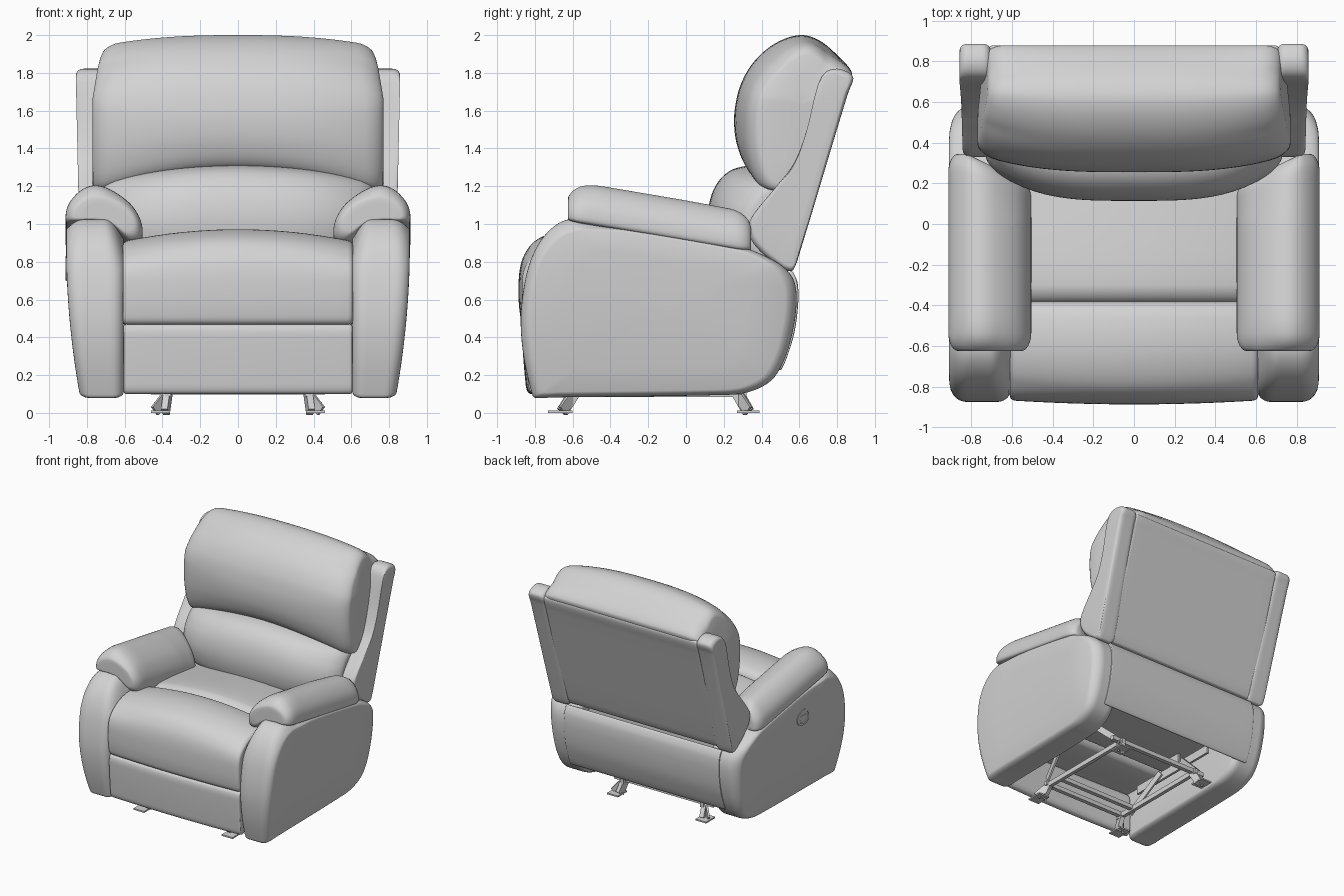
import bpy, bmesh, math
from mathutils import Vector
from mathutils.geometry import interpolate_bezier

if "Cube" in bpy.data.objects:
    bpy.data.objects.remove(bpy.data.objects["Cube"])

grey = bpy.data.materials.new("grey upholstery")
grey.diffuse_color = (0.65, 0.65, 0.65, 1)
grey.use_nodes = True
grey.node_tree.nodes["Principled BSDF"].inputs["Base Color"].default_value = grey.diffuse_color


def finish(name, bm, smooth=True):
    bmesh.ops.recalc_face_normals(bm, faces=bm.faces)
    me = bpy.data.meshes.new(name)
    bm.to_mesh(me)
    bm.free()
    me.materials.append(grey)
    ob = bpy.data.objects.new(name, me)
    bpy.context.collection.objects.link(ob)
    if smooth:
        bpy.ops.object.select_all(action='DESELECT')
        ob.select_set(True)
        bpy.context.view_layer.objects.active = ob
        bpy.ops.object.shade_smooth_by_angle(angle=math.radians(40))
    return ob


def smooth_loop(pts, steps=5):
    """Closed smooth curve through the profile points."""
    p = [Vector((a, b, 0)) for a, b in pts]
    n = len(p)
    tan = [(p[(i + 1) % n] - p[i - 1]).normalized() for i in range(n)]
    out = []
    for i in range(n):
        j = (i + 1) % n
        h = (p[j] - p[i]).length / 3
        out += interpolate_bezier(p[i], p[i] + tan[i] * h, p[j] - tan[j] * h, p[j], steps + 1)[:-1]
    return [(v.x, v.y) for v in out]


def slab(name, profile, u0, u1, r, warp=None, nu=16):
    """Extrude a smooth profile from u0 to u1 with rounded ends r=(along, a, b), then warp."""
    loop = smooth_loop(profile)
    A, B = [a for a, b in loop], [b for a, b in loop]
    ca, cb = (min(A) + max(A)) / 2, (min(B) + max(B)) / 2
    ha, hb = (max(A) - min(A)) / 2, (max(B) - min(B)) / 2
    ru, ra, rb = r
    end = [(0, 1, k) for k in (.03, .35, .7)]
    for k in range(7):
        t = k * math.pi / 12
        end.append((ru * (1 - math.cos(t)), 1 - math.sin(t), 1))
    st = [(u0 + d, q, k) for d, q, k in end]
    st += [(u0 + ru + (u1 - u0 - 2 * ru) * i / nu, 0, 1) for i in range(1, nu)]
    st += [(u1 - d, q, k) for d, q, k in reversed(end)]
    bm = bmesh.new()
    rings = []
    for u, q, k in st:
        sa, sb = k * (1 - q * ra / ha), k * (1 - q * rb / hb)
        ring = []
        for a, b in loop:
            co = (u, ca + (a - ca) * sa, cb + (b - cb) * sb)
            ring.append(bm.verts.new(warp(*co) if warp else co))
        rings.append(ring)
    n = len(loop)
    for p, q in zip(rings, rings[1:]):
        for i in range(n):
            bm.faces.new((p[i], p[(i + 1) % n], q[(i + 1) % n], q[i]))
    bm.faces.new(rings[0])
    bm.faces.new(rings[-1])
    return finish(name, bm)


def bar(name, a, b, w, h):
    """Straight rectangular bar between two points."""
    a, b = Vector(a), Vector(b)
    bm = bmesh.new()
    bmesh.ops.create_cube(bm, size=1)
    bmesh.ops.scale(bm, vec=(w, h, (b - a).length), verts=bm.verts)
    ob = finish(name, bm, False)
    ob.rotation_mode = 'QUATERNION'
    ob.rotation_quaternion = (b - a).to_track_quat('Z', 'Y')
    ob.location = (a + b) / 2
    return ob


def clamp(t):
    return max(0.0, min(1.0, t))


ARM = [(-.80, .08), (-.70, .082), (.20, .095), (.33, .11), (.45, .17), (.52, .28), (.565, .43),
       (.585, .58), (.575, .69), (.53, .76), (.45, .815), (.30, .875), (-.50, 1.01), (-.62, 1.025),
       (-.72, .97), (-.80, .86), (-.85, .71), (-.875, .5), (-.86, .3), (-.815, .1)]
PAD = [(.90, 1.02), (.912, 1.07), (.89, 1.14), (.83, 1.205), (.76, 1.23), (.68, 1.21), (.58, 1.14),
       (.525, 1.06), (.505, .98), (.52, .92), (.57, .91), (.66, .98), (.78, 1.02)]
WING = [(.55, .75), (.57, .76), (.60, .84), (.86, 1.70), (.886, 1.77), (.865, 1.80), (.80, 1.822),
        (.74, 1.805), (.705, 1.75), (.64, 1.50), (.57, 1.32), (.47, 1.19), (.35, 1.04), (.33, .97),
        (.37, .88), (.50, .77)]

for s, side in ((1, "right"), (-1, "left")):
    # side panel, tapering in towards the floor and the rear, rounded at the top of the front
    def arm_warp(x, y, z, s=s):
        w = (x - .61) / .3
        top = clamp((z - .75) / .25) * clamp((-.3 - y) / .3)
        z -= top * (.10 * clamp((.71 - x) / .10) ** 2 + .035 * clamp((x - .80) / .10) ** 2)
        x -= w * (.075 * clamp((.9 - z) / .82) ** 2 + .04 * clamp((y - .42) / .16) ** 2)
        return s * x, y, z
    slab(side + "_side_panel", ARM, .605, .91, (.075, .06, .03), arm_warp, 12)

    # armrest pad, sloping down to the rear with a slanted rear end and a drooping nose
    def pad_warp(u, a, b, s=s):
        y = u - .15 * clamp(u / .34) * clamp((.82 - a) / .3)
        nose = .045 * clamp((-.44 - u) / .18) ** 2 * clamp((b - 1.0) / .2)
        return s * a, y, b - .17 * (u + .62) - nose
    slab(side + "_armrest_pad", PAD, -.625, .345, (.09, .05, .055), pad_warp, 20)

    # backrest wing
    slab(side + "_back_wing", WING, .705, .857, (.04, .03, .03),
         lambda x, y, z, s=s: (s * (x - .02 * clamp((1.7 - z) / .9)), y, z), 4)


# upper back cushion with arched lower edge, narrowing at the top and rear
def head_warp(x, y, z):
    t = abs(x) / .76
    low, front = clamp((1.62 - z) / .3), clamp((.75 - y) / .35)
    x *= 1 - .05 * clamp((z - 1.68) / .28) - .04 * clamp((y - .45) / .4)
    z -= .13 * t ** 2 * low + .055 * t ** 2.5 * clamp((z - 1.6) / .3) * clamp((.89 - y) / .15)
    return x, y + .085 * t ** 3 * front, z


HEAD = [(.255, 1.52), (.26, 1.62), (.29, 1.74), (.36, 1.86), (.47, 1.955), (.60, 2.0), (.70, 1.975),
        (.80, 1.895), (.875, 1.81), (.872, 1.765), (.80, 1.62), (.64, 1.40), (.50, 1.29), (.37, 1.29),
        (.31, 1.33), (.27, 1.42)]
slab("upper_back_cushion", HEAD, -.77, .77, (.10, .05, .05), head_warp, 24)


# lumbar cushion wrapping round at the sides
def lumbar_warp(x, y, z):
    t = abs(x) / .73
    return x, y + .18 * t ** 3.4 * clamp((.6 - y) / .3), z - .08 * t ** 2 * clamp((z - .9) / .3)


LUMBAR = [(.34, 1.31), (.23, 1.28), (.155, 1.20), (.118, 1.08), (.12, .95), (.16, .84), (.25, .80),
          (.45, .82), (.54, 1.05), (.56, 1.22), (.48, 1.31)]
slab("lumbar_cushion", LUMBAR, -.73, .73, (.08, .04, .04), lumbar_warp, 24)

# rear shell of the backrest
SHELL = [(.55, .77), (.565, .78), (.592, .84), (.847, 1.66), (.878, 1.765), (.855, 1.78), (.72, 1.70),
         (.50, 1.10), (.42, .86), (.46, .78)]
slab("back_shell", SHELL, -.71, .71, (.02, .01, .01))


# seat cushions
def seat_warp(x, y, z):
    t = abs(x) / .61
    return x, y + .02 * t ** 2 * clamp((-.6 - y) / .2), z - .065 * t ** 2 * clamp((z - .7) / .2)


FRONT = [(-.887, .65), (-.88, .76), (-.855, .84), (-.80, .91), (-.70, .955), (-.58, .972), (-.46, .96),
         (-.40, .93), (-.38, .88), (-.38, .80), (-.40, .52), (-.45, .47), (-.80, .465), (-.86, .475),
         (-.88, .53)]
slab("front_seat_cushion", FRONT, -.61, .61, (.03, .02, .02), seat_warp)
REAR = [(-.39, .85), (-.37, .91), (-.30, .94), (0, .915), (.30, .87), (.40, .84), (.42, .80), (.42, .52),
        (.39, .48), (-.35, .48), (-.39, .52)]
slab("rear_seat_cushion", REAR, -.62, .62, (.03, .02, .02), seat_warp)

# footrest panel
FOOT = [(-.79, .11), (-.82, .10), (-.84, .115), (-.85, .16), (-.868, .40), (-.862, .455), (-.84, .47),
        (-.80, .46), (-.78, .42), (-.775, .15)]
slab("footrest_panel", FOOT, -.605, .605, (.02, .01, .01),
     lambda x, y, z: (x, y + .015 * (x / .6) ** 2, z))

# lower rear panel
LOWER = [(.575, .73), (.592, .68), (.594, .58), (.575, .43), (.54, .31), (.505, .23), (.49, .23),
         (.50, .30), (.54, .45), (.55, .60), (.545, .72), (.555, .75)]
slab("lower_rear_panel", LOWER, -.72, .72, (.015, .004, .01))

# steel base with feet and reclining links
for s in (1, -1):
    x = .37 * s
    bar("base_rail", (x, -.64, .105), (x, .32, .105), .03, .04)
    for y0, y1, ya, yb in ((-.73, -.60, -.655, -.59), (.27, .39, .33, .27)):
        bar("foot_plate", (.41 * s, y0, .006), (.41 * s, y1, .006), .10, .012)
        bar("foot_bracket", (.385 * s, ya, .005), (x, yb, .11), .035, .06)
        bar("foot_gusset", (.44 * s, ya, .01), (x, yb, .10), .015, .06)
    bar("link_plate", (.50 * s, -.55, .36), (.50 * s, .30, .36), .02, .07)
    bar("front_link", (.42 * s, -.55, .12), (.48 * s, -.25, .38), .015, .05)
    bar("rear_link", (.42 * s, .28, .12), (.48 * s, 0, .38), .015, .05)
    bar("seat_bracket", (.50 * s, -.1, .36), (.50 * s, -.1, .52), .02, .10)
for y, w in ((-.60, .40), (-.46, .37), (.28, .46)):
    bar("cross_bar", (-w, y, .115), (w, y, .115), .035, .035)

# recline handle on the left side: oval rim with a small lever
bm = bmesh.new()
rows = []
for k in range(24):
    t = k * math.tau / 24
    rows.append([bm.verts.new((dx, -.26 + ry * math.cos(t), .765 + rz * math.sin(t)))
                 for dx, ry, rz in ((-.88, .09, .07), (-.912, .085, .065), (-.912, .066, .047), (-.88, .062, .043))])
for k in range(24):
    p, q = rows[k], rows[(k + 1) % 24]
    for i in range(4):
        bm.faces.new((p[i], q[i], q[(i + 1) % 4], p[(i + 1) % 4]))
finish("handle_rim", bm)
bar("handle_lever", (-.904, -.31, .765), (-.904, -.22, .765), .012, .035)
